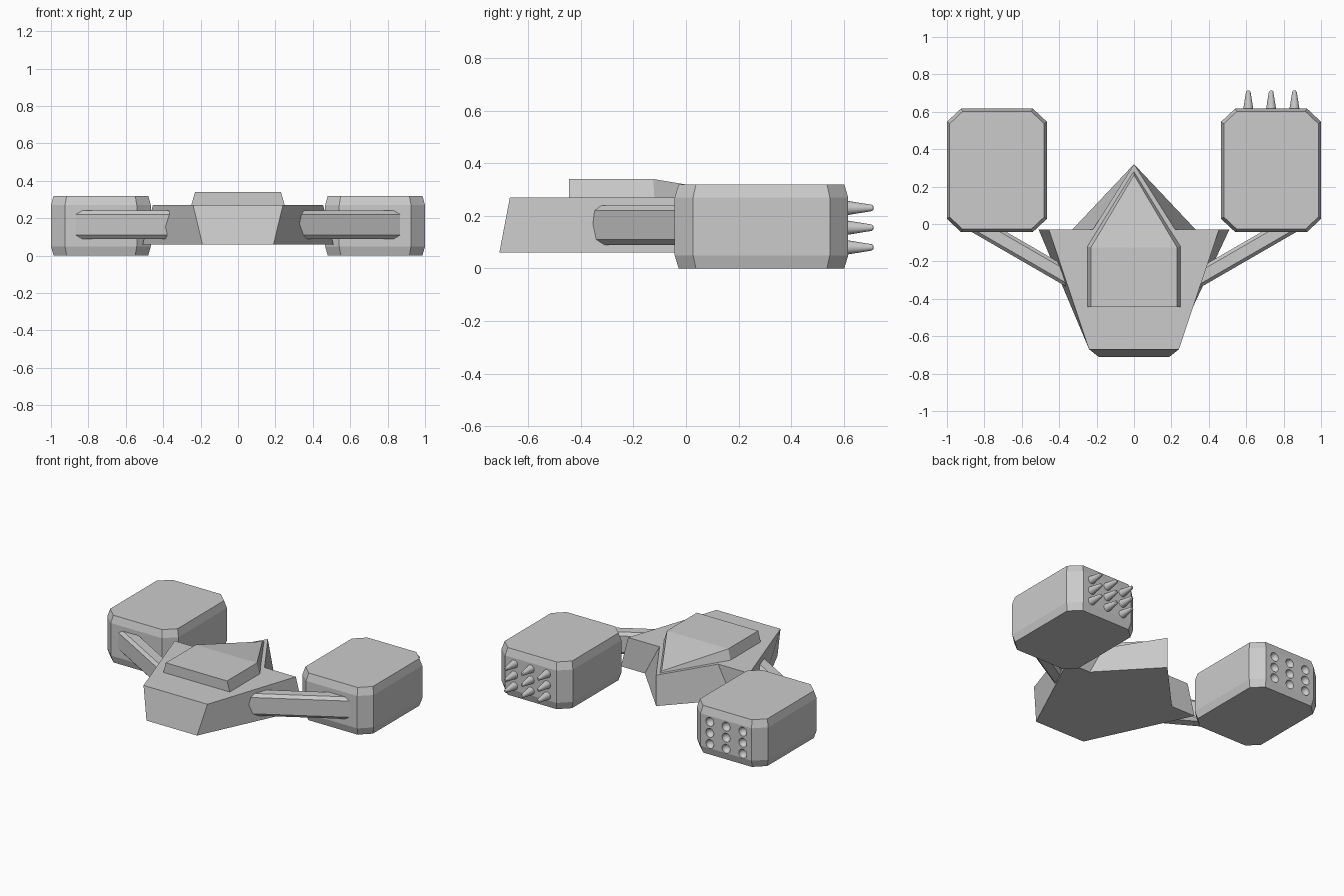
import bpy, bmesh
from math import radians, cos, sin
from mathutils import Matrix, Vector

if "Cube" in bpy.data.objects:
    bpy.data.objects.remove(bpy.data.objects["Cube"])


def finish(name, bm):
    bmesh.ops.recalc_face_normals(bm, faces=bm.faces)
    me = bpy.data.meshes.new(name)
    bm.to_mesh(me)
    bm.free()
    ob = bpy.data.objects.new(name, me)
    bpy.context.collection.objects.link(ob)
    return ob


def loft(name, rings, crease=None):
    """Join equal-length point rings with side faces and cap both ends."""
    bm = bmesh.new()
    vs = [[bm.verts.new(p) for p in r] for r in rings]
    n = len(rings[0])
    for a, b in zip(vs, vs[1:]):
        for i in range(n):
            j = (i + 1) % n
            bm.faces.new((a[i], a[j], b[j], b[i]))
    bm.faces.new(vs[0])
    bm.faces.new(vs[-1])
    if crease:
        bmesh.ops.connect_verts(bm, verts=[vs[-1][i] for i in crease])
    return finish(name, bm)


def mirrored(half, tip, z):
    """Right-hand points from back to nose, then tip, then the mirrored left side."""
    pts = half + [tip] + [(-x, y) for x, y in reversed(half)]
    return [(x, y, z) for x, y in pts]


def octagon(hx, hy, cx, cy):
    return [(hx, -hy + cy), (hx, hy - cy), (hx - cx, hy), (-hx + cx, hy),
            (-hx, hy - cy), (-hx, -hy + cy), (-hx + cx, -hy), (hx - cx, -hy)]


# Hull: wide flat body with swept shoulders and pointed nose
loft("hull", [
    mirrored([(.19, -.71), (.51, -.03), (.33, -.03)], (0, .32), .06),
    mirrored([(.24, -.67), (.455, -.03), (.22, -.03)], (0, .32), .27)])

# Canopy: raised deck that slopes down to the nose
base = mirrored([(.25, -.445), (.25, -.12)], (0, .285), .268)
top = mirrored([(.23, -.445), (.23, -.125)], (0, .262), .34)
top[2] = (0, .262, .276)
loft("canopy", [base, top], crease=(1, 3))

POD_X, POD_Y = .733, .287
COLS, ROWS = (-.122, 0, .125), (.08, .155, .23)


def row_of_shapes(name, side, make):
    """3 x 3 grid of shapes on the end face of a pod."""
    bm = bmesh.new()
    for dx in COLS:
        for z in ROWS:
            make(bm, Vector((side * (POD_X + dx), POD_Y + .33, z)))
    return finish(name, bm)


def spike(bm, p):
    bmesh.ops.create_cone(
        bm, cap_ends=True, segments=16, radius1=.029, radius2=.012, depth=.105,
        matrix=Matrix.Translation(p + Vector((0, .0375, 0))) @ Matrix.Rotation(radians(-90), 4, 'X'))
    bmesh.ops.create_cone(
        bm, cap_ends=True, segments=16, radius1=.012, radius2=.007, depth=.006,
        matrix=Matrix.Translation(p + Vector((0, .0925, 0))) @ Matrix.Rotation(radians(-90), 4, 'X'))


def ball(bm, p):
    bmesh.ops.create_uvsphere(bm, u_segments=16, v_segments=10, radius=.03,
                              matrix=Matrix.Translation(p))


pods = {}
for side, label in ((1, "right"), (-1, "left")):
    # Pod: chamfered box
    outer, inner = octagon(.267, .33, .075, .07), octagon(.253, .315, .07, .066)
    pods[side] = loft(label + "_pod", [
        [(x + side * POD_X, y + POD_Y, z) for x, y in ring]
        for ring, z in ((inner, 0), (outer, .05), (outer, .27), (inner, .32))])

    # Arm: chamfered beam angled from the hull to the pod
    section = octagon(.0465, .075, .017, .02)
    ca, sa = cos(radians(30)), sin(radians(30))
    loft(label + "_arm", [
        [(side * (cx + u * sa), cy - u * ca, .165 + w) for u, w in section]
        for cx, cy in ((.30, -.317), (.873, .014))])

# Spikes on the right pod
spikes = row_of_shapes("pod_spikes", 1, spike)
bpy.context.view_layer.objects.active = spikes
spikes.select_set(True)
bpy.ops.object.shade_smooth_by_angle(angle=radians(30))

# Round sockets sunk into the left pod
cutter = row_of_shapes("socket_cutter", -1, ball)
for poly in cutter.data.polygons:
    poly.use_smooth = True
cutter.hide_render = True
cutter.hide_set(True)
cut = pods[-1].modifiers.new("sockets", 'BOOLEAN')
cut.operation = 'DIFFERENCE'
cut.solver = 'EXACT'
cut.object = cutter
